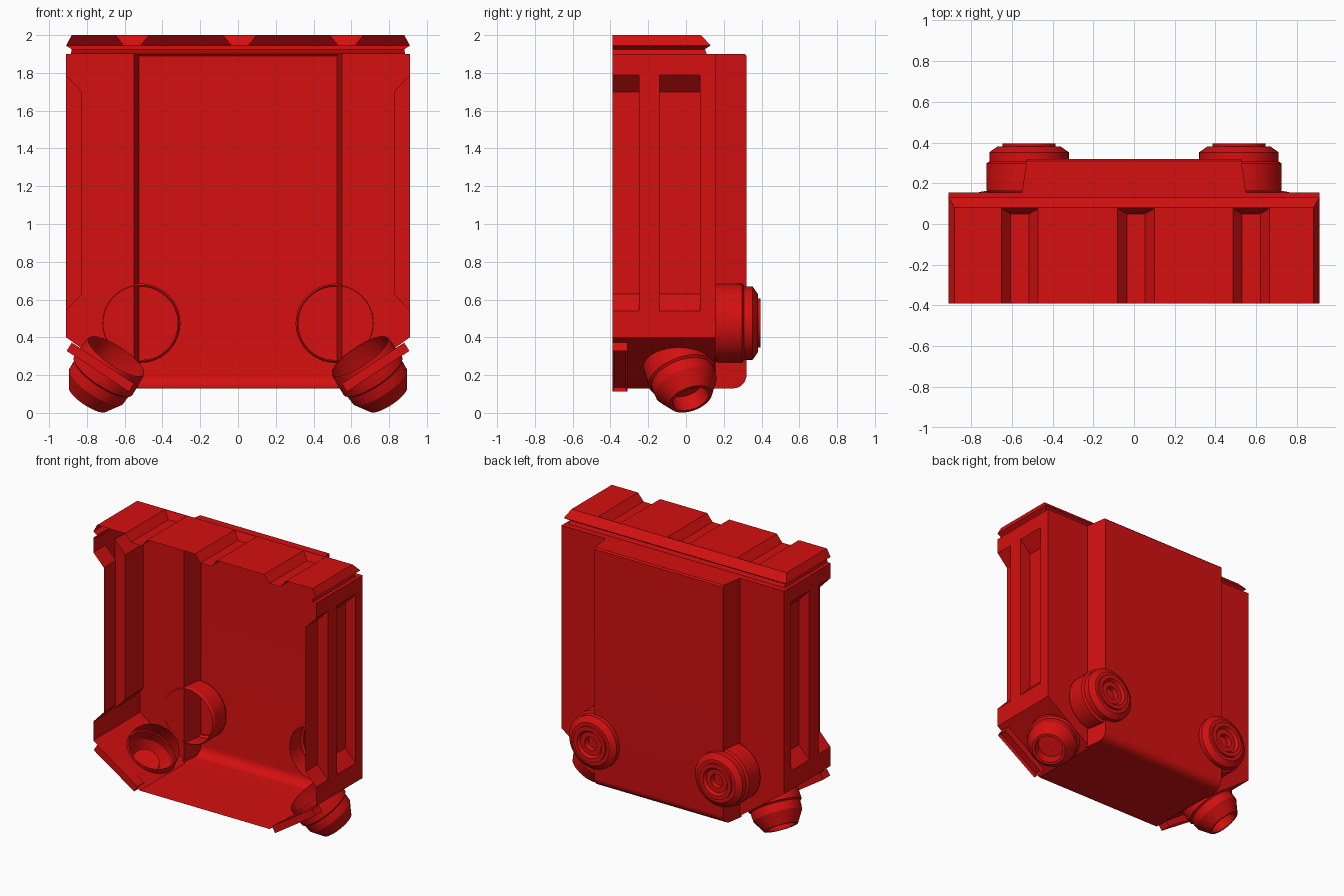
import bpy, bmesh, math
from mathutils import Vector

cube = bpy.data.objects.get("Cube")
if cube:
    bpy.data.objects.remove(cube, do_unlink=True)

red = bpy.data.materials.new("glossy red")
red.use_nodes = True
COLOUR = (0.66, 0.005, 0.005, 1)
red.diffuse_color = COLOUR
red.node_tree.nodes["Principled BSDF"].inputs["Base Color"].default_value = COLOUR

FRONT = -0.39      # open rim of the shell
OVER = -0.45       # solids run past the rim and are trimmed later


def finish(name, bm):
    bmesh.ops.recalc_face_normals(bm, faces=bm.faces)
    mesh = bpy.data.meshes.new(name)
    bm.to_mesh(mesh)
    bm.free()
    mesh.materials.append(red)
    ob = bpy.data.objects.new(name, mesh)
    bpy.context.collection.objects.link(ob)
    return ob


def loft(name, rings, caps=True):
    """Skin a list of equal-length closed loops."""
    bm = bmesh.new()
    loops = [[bm.verts.new(p) for p in ring] for ring in rings]
    n = len(loops[0])
    for a, b in zip(loops, loops[1:]):
        for i in range(n):
            j = (i + 1) % n
            bm.faces.new((a[i], a[j], b[j], b[i]))
    if caps:
        bm.faces.new(loops[0])
        bm.faces.new(loops[-1])
    return finish(name, bm)


def prism_y(name, profile, y0, y1):
    return loft(name, [[(x, y, z) for x, z in profile] for y in (y0, y1)])


def rect(hx, y0, y1, z, cx=0):
    return [(cx - hx, y0, z), (cx + hx, y0, z), (cx + hx, y1, z), (cx - hx, y1, z)]


def revolve(name, profile, origin, axis, caps=False, sides=40):
    """Turn (distance, radius) pairs around an axis."""
    axis = Vector(axis).normalized()
    u = axis.orthogonal().normalized()
    v = axis.cross(u)
    angles = [2 * math.pi * i / sides for i in range(sides)]
    rings = [[Vector(origin) + axis * d + (u * math.cos(t) + v * math.sin(t)) * r
              for t in angles] for d, r in profile]
    return loft(name, rings, caps)


def combine(target, other, operation):
    mod = target.modifiers.new("combine", "BOOLEAN")
    mod.operation, mod.solver, mod.object = operation, "EXACT", other
    deps = bpy.context.evaluated_depsgraph_get()
    mesh = bpy.data.meshes.new_from_object(target.evaluated_get(deps))
    target.modifiers.clear()
    target.data = mesh
    bpy.data.objects.remove(other, do_unlink=True)


def smooth(ob):
    bpy.ops.object.select_all(action="DESELECT")
    ob.select_set(True)
    bpy.context.view_layer.objects.active = ob
    bpy.ops.object.shade_smooth_by_angle(angle=math.radians(28))


# Main body with sloping lower corners
half = [(0.53, 0.13), (0.91, 0.40), (0.91, 1.90)]
outline = half + [(-x, z) for x, z in reversed(half)]
shell = prism_y("shell", outline, OVER, 0.155)

# Raised back panel with a rounded lower edge and tapering sides
side = [(0.14, 0.13)]
for i in range(9):
    t = math.pi / 2 * i / 8
    side.append((0.25 + 0.07 * math.sin(t), 0.20 - 0.07 * math.cos(t)))
side += [(0.32, 1.89), (0.31, 1.90), (0.14, 1.90)]
panel = loft("panel", [[(s * (0.55 - 0.15 * (y - 0.155)), y, z) for y, z in side]
                       for s in (-1, 1)])
combine(shell, panel, "UNION")

# Lid with a projecting rim and three grooves across the top
lid_steps = [(0.885, 0.11, 1.86), (0.885, 0.11, 1.90), (0.88, 0.10, 1.925),
             (0.91, 0.13, 1.945), (0.88, 0.08, 2.0)]
lid = loft("lid", [rect(hx, OVER, y, z) for hx, y, z in lid_steps])
for cx in (-0.56, 0.01, 0.575):
    groove = loft("lid_groove", [rect(0.045, -0.5, 0.05, 1.945, cx),
                                 rect(0.09, -0.5, 0.075, 2.0, cx),
                                 rect(0.098, -0.5, 0.08, 2.01, cx)])
    combine(lid, groove, "DIFFERENCE")
combine(shell, lid, "UNION")

# Long recesses in the side walls
for s in (-1, 1):
    cut = [(s * x, z) for x, z in
           [(0.825, 0.63), (0.825, 1.70), (0.95, 1.832), (0.95, 0.498)]]
    for y0, y1 in ((-0.14, 0.075), (-0.5, -0.25)):
        combine(shell, prism_y("side_recess", cut, y0, y1), "DIFFERENCE")

# Openings through the sloping corners for the lower nozzles
thrust = {s: Vector((0.53 * s, 0.3, -0.8)).normalized() for s in (-1, 1)}
root = {s: (0.645 * s, -0.06, 0.30) for s in (-1, 1)}
for s in (-1, 1):
    stub = revolve("stub", [(0, 0.172), (0.17, 0.172)], root[s], thrust[s], caps=True)
    combine(shell, stub, "UNION")

# Trim the front open and uncap the nozzle openings
bm = bmesh.new()
bm.from_mesh(shell.data)
bmesh.ops.bisect_plane(bm, geom=bm.verts[:] + bm.edges[:] + bm.faces[:],
                       plane_co=(0, FRONT, 0), plane_no=(0, -1, 0), clear_outer=True)
bm.normal_update()
caps = [f for f in bm.faces if any(f.normal.dot(d) > 0.995 for d in thrust.values())]
bmesh.ops.delete(bm, geom=caps, context="FACES")
bm.to_mesh(shell.data)
bm.free()
smooth(shell)

back_profile = [(0, 0.20), (0.015, 0.21), (0.145, 0.21), (0.155, 0.195), (0.2, 0.195),
                (0.228, 0.155), (0.228, 0.13), (0.243, 0.13), (0.243, 0.1),
                (0.225, 0.085), (0.225, 0.05), (0.19, 0.045), (0.19, 0.001)]
lower_profile = [(0, 0.175), (0.015, 0.18), (0.13, 0.185), (0.14, 0.172), (0.2, 0.17),
                 (0.285, 0.118), (0.285, 0.1), (0.2, 0.092), (0.2, 0.001)]

for s, label in ((1, "left"), (-1, "right")):
    # Round caps on the back and angled nozzles below
    smooth(revolve(label + "_back_nozzle", back_profile, (0.515 * s, 0.152, 0.475), (0, 1, 0)))
    smooth(revolve(label + "_lower_nozzle", lower_profile, root[s], thrust[s]))

    # Framed bracket under each sloping corner
    bracket = [(s * x, z) for x, z in
               [(0.55, 0.155), (0.88, 0.372), (0.907, 0.328), (0.577, 0.112)]]
    ob = prism_y(label + "_corner_bracket", bracket, FRONT, -0.31)
    bm = bmesh.new()
    bm.from_mesh(ob.data)
    outer = min(bm.faces, key=lambda f: f.normal.z)
    bmesh.ops.inset_region(bm, faces=[outer], thickness=0.015, depth=-0.02)
    bm.to_mesh(ob.data)
    bm.free()
